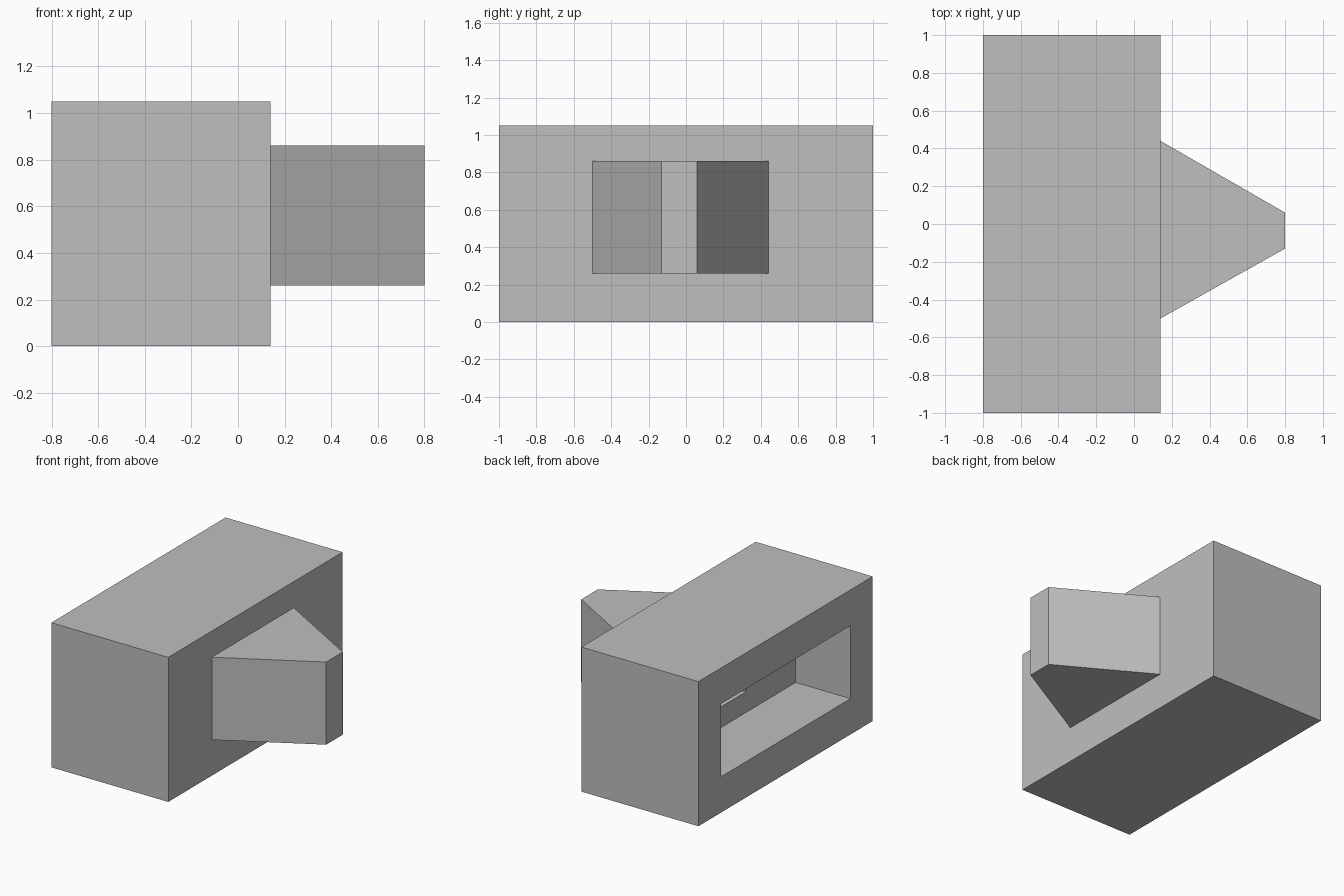
import bpy

default = bpy.data.objects.get("Cube")
if default:
    bpy.data.objects.remove(default, do_unlink=True)

grey = bpy.data.materials.new("plain_grey")
grey.use_nodes = True
colour = (0.52, 0.52, 0.52, 1)
grey.diffuse_color = colour
grey.node_tree.nodes["Principled BSDF"].inputs["Base Color"].default_value = colour


def prism(name, outline, z0, z1):
    """Extrude a counter-clockwise plan outline from z0 to z1."""
    n = len(outline)
    verts = [(x, y, z) for z in (z0, z1) for x, y in outline]
    faces = [list(range(n))[::-1], list(range(n, 2 * n))]
    faces += [[i, (i + 1) % n, (i + 1) % n + n, i + n] for i in range(n)]
    mesh = bpy.data.meshes.new(name)
    mesh.from_pydata(verts, [], faces)
    mesh.materials.append(grey)
    obj = bpy.data.objects.new(name, mesh)
    bpy.context.collection.objects.link(obj)
    return obj


def box(name, x0, x1, y0, y1, z0, z1):
    return prism(name, [(x0, y0), (x1, y0), (x1, y1), (x0, y1)], z0, z1)


def cut(target, cutter):
    """Carve the cutter out of the target, then discard it."""
    cutter.hide_render = True
    mod = target.modifiers.new("cut", "BOOLEAN")
    mod.operation = "DIFFERENCE"
    mod.solver = "EXACT"
    mod.object = cutter
    bpy.context.view_layer.objects.active = target
    bpy.ops.object.modifier_apply(modifier=mod.name)
    bpy.data.objects.remove(cutter, do_unlink=True)


# Main block, with a wide recess and a small passage behind it
body = box("body", -0.80, 0.14, -1, 1, 0, 1.05)
cut(body, box("recess_cutter", -0.9, -0.36, -0.745, 0.74, 0.26, 0.79))
cut(body, box("passage_cutter", -0.4, 0.2, -0.17, 0.12, 0.41, 0.71))

# Tapered nose on the side
prism("tapered_nose",
      [(0.14, -0.50), (0.80, -0.13), (0.80, 0.06), (0.14, 0.44)], 0.26, 0.86)
